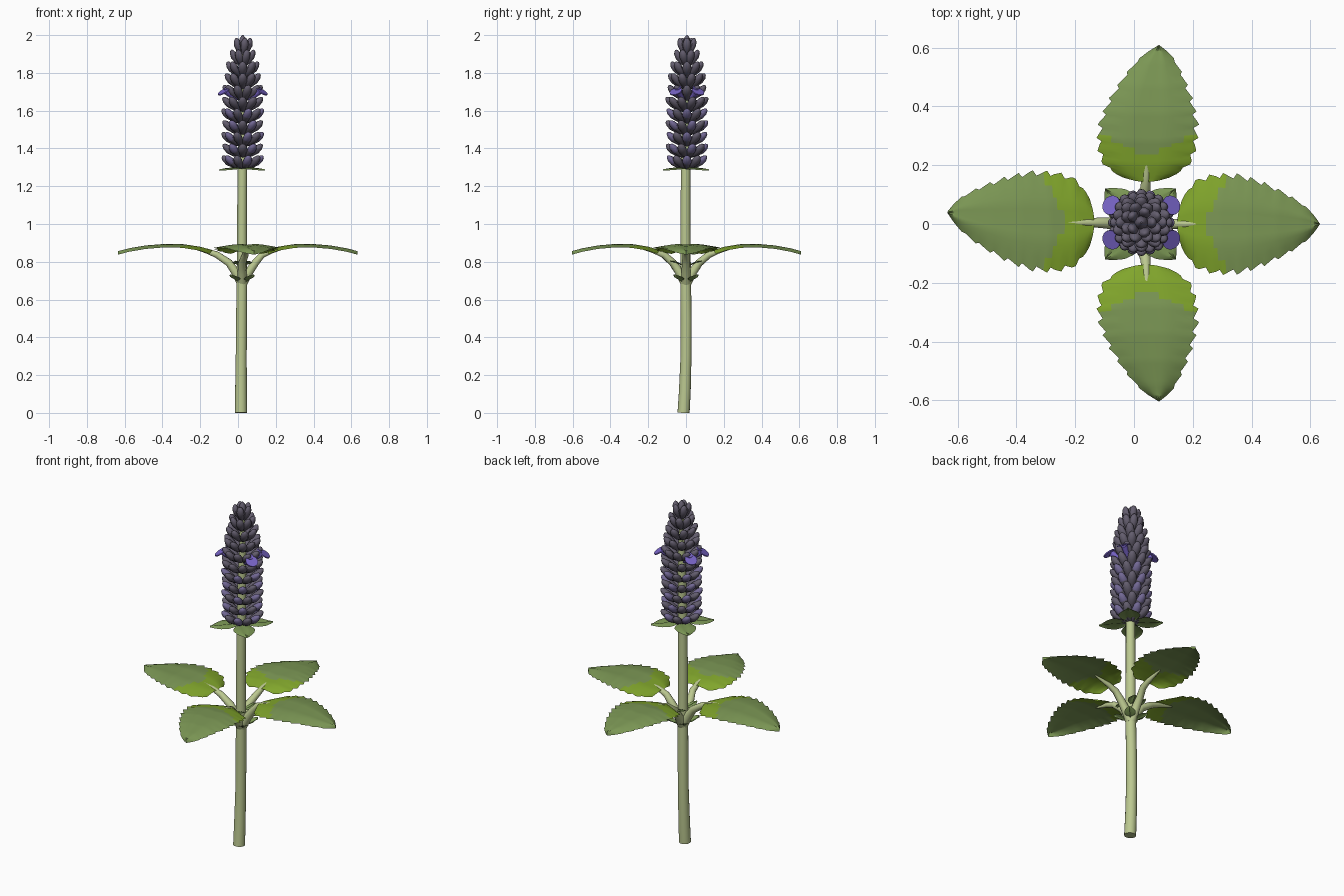
import bpy, bmesh, math
from mathutils import Vector

if "Cube" in bpy.data.objects:
    bpy.data.objects.remove(bpy.data.objects["Cube"])

COLOURS = {
    "stem_green": (0.50, 0.58, 0.28),
    "leaf_green": (0.20, 0.31, 0.09),
    "bright_green": (0.22, 0.38, 0.025),
    "bud_grey": (0.125, 0.11, 0.155),
    "bud_lilac": (0.17, 0.14, 0.30),
    "petal_purple": (0.19, 0.13, 0.58),
}
MATS = []
for name, c in COLOURS.items():
    m = bpy.data.materials.new(name)
    m.diffuse_color = (*c, 1)
    m.use_nodes = True
    m.node_tree.nodes["Principled BSDF"].inputs["Base Color"].default_value = m.diffuse_color
    MATS.append(m)
STEM, LEAF, BRIGHT, GREY, LILAC, PETAL = range(6)
C = Vector((0.022, 0.0, 0))          # plant axis


def finish(bm, name, angle=40):
    me = bpy.data.meshes.new(name)
    bm.to_mesh(me)
    bm.free()
    ob = bpy.data.objects.new(name, me)
    bpy.context.collection.objects.link(ob)
    for m in MATS:
        me.materials.append(m)
    bpy.ops.object.select_all(action='DESELECT')
    ob.select_set(True)
    bpy.context.view_layer.objects.active = ob
    bpy.ops.object.shade_smooth_by_angle(angle=math.radians(angle))
    return ob


def sweep(bm, pts, radii, n, mat, flat=1.0):
    """Round tube through pts; flat squashes the section."""
    pts = [Vector(p) for p in pts]
    axis = pts[-1] - pts[0]
    ref = Vector((0, 0, 1)) if abs(axis.normalized().z) < 0.98 else Vector((0, 1, 0))
    rings = []
    for i, p in enumerate(pts):
        d = (pts[min(i + 1, len(pts) - 1)] - pts[max(i - 1, 0)]).normalized()
        u = ref.cross(d).normalized()
        v = d.cross(u)
        rings.append([bm.verts.new(p + radii[i] * (u * math.cos(a) + v * flat * math.sin(a)))
                      for a in (2 * math.pi * k / n for k in range(n))])
    faces = [bm.faces.new(rings[0][::-1]), bm.faces.new(rings[-1])]
    for a, b in zip(rings, rings[1:]):
        for k in range(n):
            j = (k + 1) % n
            faces.append(bm.faces.new((a[k], a[j], b[j], b[k])))
    for f in faces:
        f.material_index = mat
    return faces


def lerp(table, s):
    for (a, x), (b, y) in zip(table, table[1:]):
        if s <= b:
            return x + (y - x) * (s - a) / (b - a)
    return table[-1][1]


def blade(bm, base, out, length, width, zprof, teeth=0, bend=0, bright=False, droop=0.02):
    """Leaf blade: rows along its length, columns across, sawtooth edge."""
    out = Vector(out).normalized()
    side = Vector((-out.y, out.x, 0))
    rows = teeth * 4 if teeth else 12
    cols = 8
    grid = []
    for i in range(rows + 1):
        s = i / rows
        w = lerp(width, s)
        saw = (i % 4) / 3 if teeth else 0
        row = []
        for j in range(cols + 1):
            v = j / cols * 2 - 1
            edge = 1 + (0.11 * (0.5 - saw) if abs(v) == 1 and teeth else 0)
            back = 0.03 * (v * v) * (1 - s) if teeth else 0
            p = base + out * (s * length + back * 0.5) + side * (v * w * edge + bend * s * s)
            p.z += lerp(zprof, s) - droop * v * v - (0.006 if v == 0 else 0)
            row.append(bm.verts.new(p))
        grid.append(row)
    for i in range(rows):
        for j in range(cols):
            f = bm.faces.new((grid[i][j], grid[i + 1][j], grid[i + 1][j + 1], grid[i][j + 1]))
            v = abs((j + 0.5) / cols * 2 - 1)
            near = bright and (i + 0.5) / rows < 0.18 + 0.17 * v
            f.material_index = BRIGHT if near else LEAF
    bmesh.ops.remove_doubles(bm, verts=bm.verts, dist=0.0002)
    bmesh.ops.recalc_face_normals(bm, faces=bm.faces)
    if sum(f.normal.z for f in bm.faces) < 0:
        bmesh.ops.reverse_faces(bm, faces=bm.faces)


# stem, slightly bowed near the foot
bm = bmesh.new()
sweep(bm, [(0.016, -0.013, 0), (0.016, -0.006, 0.12), (0.017, 0.0, 0.3), (0.019, 0.001, 0.5),
           (0.021, -0.002, 0.72), (0.021, -0.003, 1.0), (0.023, -0.002, 1.3),
           (0.025, 0.003, 1.6), (0.026, 0.005, 1.9)],
      [0.032, 0.031, 0.029, 0.029, 0.028, 0.026, 0.025, 0.022, 0.012], 16, STEM)
finish(bm, "stem")

# four big toothed leaves with their stalks
WIDTH = [(0, 0.075), (0.04, 0.115), (0.12, 0.15), (0.25, 0.165), (0.42, 0.163), (0.58, 0.14),
         (0.75, 0.103), (0.88, 0.065), (0.96, 0.03), (1, 0.001)]
ZPROF = [(0, 0.862), (0.12, 0.88), (0.3, 0.894), (0.5, 0.896), (0.7, 0.888), (0.88, 0.873), (1, 0.858)]
LEAVES = [("right", (1, 0, 0), (0.147, 0.0, 0), 0.485, 0.0),
          ("left", (-1, 0, 0), (-0.135, 0.005, 0), 0.50, -0.035),
          ("back", (0, 1, 0), (0.042, 0.143, 0), 0.465, -0.043),
          ("front", (0, -1, 0), (0.042, -0.138, 0), 0.465, 0.043)]
for name, out, base, length, bend in LEAVES:
    out, base = Vector(out), Vector(base)
    bm = bmesh.new()
    blade(bm, base, out, length, WIDTH, ZPROF, teeth=10, bend=bend, bright=True)
    finish(bm, name + "_leaf", 60)
    bm = bmesh.new()
    up = Vector((0, 0, 1))
    sweep(bm, [C + out * 0.005 + up * 0.69, C + out * 0.035 + up * 0.745, C + out * 0.07 + up * 0.795,
               C.lerp(base, 0.85) + up * 0.837, base + out * 0.03 + up * 0.857,
               base + out * 0.12 + up * 0.879],
          [0.026, 0.024, 0.021, 0.018, 0.014, 0.004], 10, STEM)
    finish(bm, name + "_leaf_stalk")

# small young leaves in the leaf joints
SMALL = [(0, 0.006), (0.3, 0.028), (0.55, 0.03), (0.8, 0.018), (1, 0.001)]
for k in range(4):
    a = math.radians(45 + 90 * k)
    out = Vector((math.cos(a), math.sin(a), 0))
    bm = bmesh.new()
    blade(bm, C + out * 0.02, out, 0.07, SMALL, [(0, 0.695), (0.6, 0.715), (1, 0.728)], droop=-0.006)
    finish(bm, "young_leaf_%d" % k, 60)
for k, y in enumerate((-1, 1)):
    for x in (-1, 1):
        out = Vector((x * 0.45, y, 0)).normalized()
        bm = bmesh.new()
        blade(bm, C + out * 0.02, out, 0.07, SMALL, [(0, 0.785), (0.6, 0.802), (1, 0.806)], droop=0.004)
        finish(bm, "upper_young_leaf_%d_%d" % (k, x), 60)

# four bracts under the flower spike
BRACT = [(0, 0.012), (0.2, 0.045), (0.45, 0.06), (0.7, 0.046), (0.88, 0.022), (1, 0.001)]
for k in range(4):
    a = math.radians(45 + 90 * k)
    out = Vector((math.cos(a), math.sin(a), 0))
    bm = bmesh.new()
    blade(bm, C + out * 0.015, out, 0.155, BRACT, [(0, 1.30), (0.5, 1.298), (1, 1.29)], droop=0.008)
    finish(bm, "bract_%d" % k, 60)

# flower spike: whorls of upswept buds
bm = bmesh.new()
SC = Vector((0.025, 0.005, 0))
WHORLS = 11
for w in range(WHORLS):
    t = w / (WHORLS - 1)
    count = 10 if w < 8 else (8 if w < 10 else 5)
    reach = lerp([(0, 0.108), (0.5, 0.11), (0.7, 0.095), (0.85, 0.075), (1, 0.04)], t)
    rise = lerp([(0, 0.065), (0.6, 0.075), (1, 0.085)], t)
    z0 = 1.295 + 0.605 * t
    for k in range(count):
        a = 2 * math.pi * (k + 0.5 * (w % 2)) / count
        out = Vector((math.cos(a), math.sin(a), 0))
        p0 = SC + out * 0.012 + Vector((0, 0, z0))
        p1 = SC + out * reach + Vector((0, 0, z0 + rise))
        sag = (out - Vector((0, 0, 0.8))) * 0.006
        size = 0.75 + 0.25 * min(1, reach / 0.1)
        ts = (0, 0.3, 0.6, 0.82, 0.95, 1)
        rs = (0.010, 0.019, 0.025, 0.022, 0.013, 0.004)
        fs = sweep(bm, [p0.lerp(p1, q) + sag * math.sin(math.pi * q) for q in ts],
                   [r * size for r in rs], 8, GREY, 0.8)
        if w < 5 and k % 2 == 0:                 # opening buds low on the spike
            for f in fs:
                if (f.calc_center_median() - p0).length > 0.6 * (p1 - p0).length:
                    f.material_index = LILAC
# crown bud
sweep(bm, [SC + Vector((0, 0, z)) for z in (1.9, 1.95, 1.985, 2.0)],
      [0.018, 0.024, 0.015, 0.003], 8, GREY)
finish(bm, "flower_spike_buds", 50)

# four open flowers
bm = bmesh.new()
for deg in (30, 150, 210, 330):
    a = math.radians(deg)
    out = Vector((math.cos(a), math.sin(a), 0))
    mouth = SC + out * 0.105 + Vector((0, 0, 1.705))
    sweep(bm, [SC + out * 0.04 + Vector((0, 0, 1.66)), mouth], [0.012, 0.018], 10, PETAL)
    n = (out * 0.55 + Vector((0, 0, 0.83))).normalized()
    lip = mouth + out * 0.012 - Vector((0, 0, 0.004))
    sweep(bm, [lip - n * 0.003, lip + n * 0.003], [0.034, 0.034], 16, PETAL)
    top = mouth - out * 0.01 + Vector((0, 0, 0.014))
    sweep(bm, [top - n * 0.003, top + n * 0.003], [0.018, 0.018], 12, PETAL)
finish(bm, "open_flowers")
